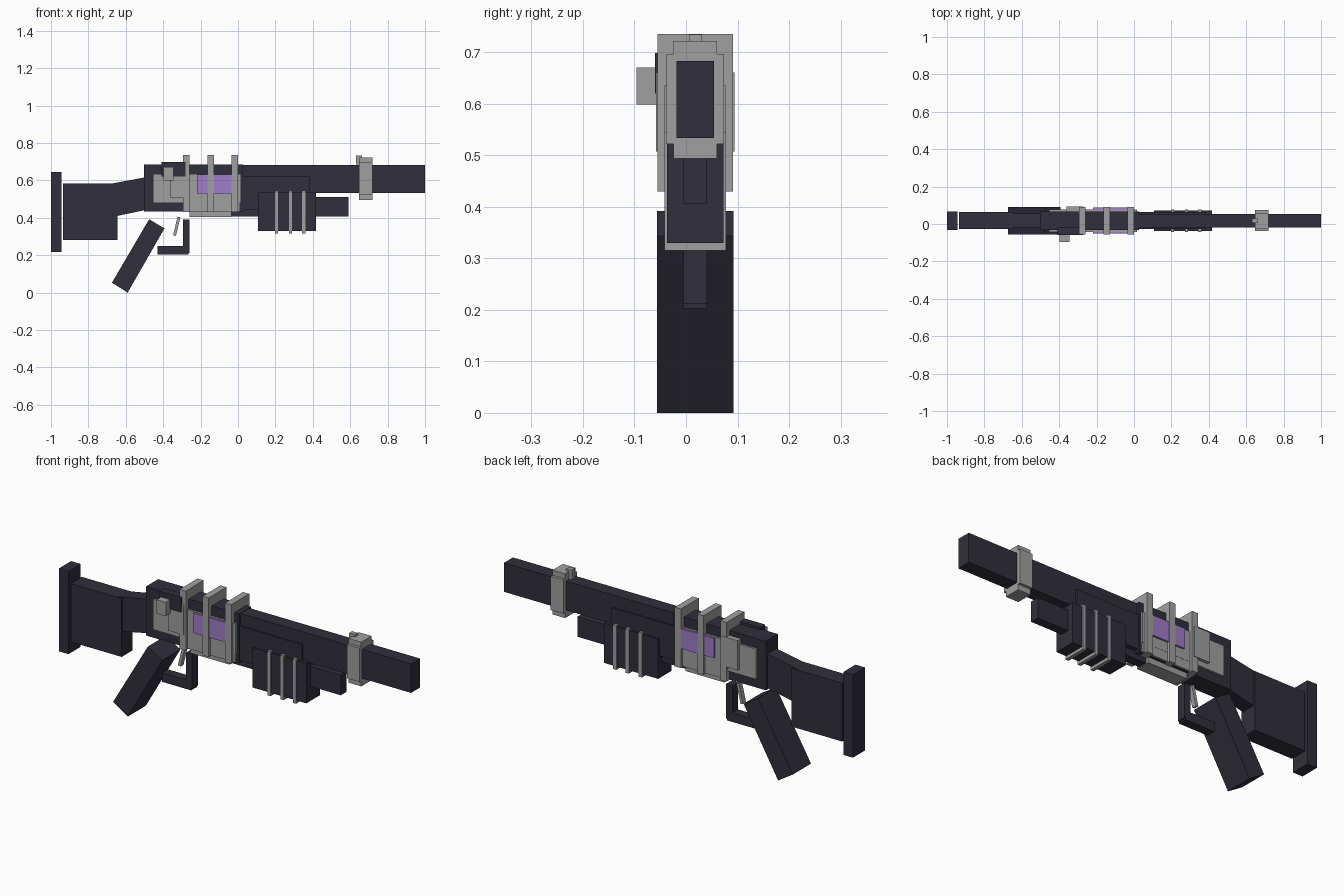
import bpy

cube = bpy.data.objects.get("Cube")
if cube:
    bpy.data.objects.remove(cube, do_unlink=True)


def material(name, rgb):
    m = bpy.data.materials.new(name)
    m.use_nodes = True
    m.diffuse_color = (*rgb, 1)
    m.node_tree.nodes["Principled BSDF"].inputs["Base Color"].default_value = (*rgb, 1)
    return m


DARK = material("dark_slate", (0.03, 0.028, 0.046))
GREY = material("metal_grey", (0.35, 0.35, 0.35))
PURPLE = material("energy_purple", (0.35, 0.2, 0.58))
MID = 0.018  # centre plane of the body


def prism(name, profile, y0, y1, mat):
    """Extrude an x-z outline (counter-clockwise seen from the front) along y."""
    n = len(profile)
    verts = [(x, y, z) for y in (y0, y1) for x, z in profile]
    faces = [tuple(range(n)), tuple(reversed(range(n, 2 * n)))]
    faces += [(i, i + n, (i + 1) % n + n, (i + 1) % n) for i in range(n)]
    mesh = bpy.data.meshes.new(name)
    mesh.from_pydata(verts, [], faces)
    mesh.materials.append(mat)
    ob = bpy.data.objects.new(name, mesh)
    bpy.context.collection.objects.link(ob)
    return ob


def box(name, x0, x1, z0, z1, y0, y1, mat):
    return prism(name, [(x0, z0), (x1, z0), (x1, z1), (x0, z1)], y0, y1, mat)


def mid_box(name, x0, x1, z0, z1, half, mat):
    return box(name, x0, x1, z0, z1, MID - half, MID + half, mat)


# Stock
mid_box("butt_plate", -1, -0.945, 0.218, 0.645, 0.05, DARK)
mid_box("stock", -0.935, -0.645, 0.282, 0.583, 0.045, DARK)
prism("stock_neck", [(-0.69, 0.4), (-0.645, 0.41), (-0.5, 0.44), (-0.49, 0.617), (-0.69, 0.58)],
      MID - 0.037, MID + 0.037, DARK)

# Receiver and its side plates
mid_box("receiver", -0.503, 0.028, 0.432, 0.685, 0.049, DARK)
mid_box("side_plate", -0.455, 0.015, 0.48, 0.635, 0.06, GREY)
mid_box("lower_side_plate", -0.27, 0.012, 0.434, 0.52, 0.059, GREY)
mid_box("raised_plate", -0.36, -0.27, 0.507, 0.66, 0.076, GREY)
mid_box("energy_cell", -0.22, -0.005, 0.53, 0.632, 0.07, PURPLE)
mid_box("loading_plate", -0.258, -0.035, 0.403, 0.436, 0.038, GREY)
for i, x in enumerate((-0.277, -0.146, -0.017)):
    mid_box(f"receiver_band_{i + 1}", x - 0.0175, x + 0.0175, 0.43, 0.735, 0.073, GREY)

# Bolt on the right side
box("bolt_block", -0.41, -0.282, 0.62, 0.698, -0.06, -0.02, DARK)
box("bolt_handle", -0.397, -0.345, 0.598, 0.67, -0.096, -0.05, GREY)

# Barrel and front sight clamp
mid_box("barrel", 0, 1, 0.533, 0.683, 0.036, DARK)
mid_box("clamp_sides", 0.648, 0.72, 0.522, 0.696, 0.056, GREY)
mid_box("clamp_core", 0.648, 0.72, 0.494, 0.722, 0.042, GREY)
mid_box("front_sight", 0.63, 0.663, 0.685, 0.734, 0.012, GREY)

# Magazine tube and pump
mid_box("magazine_tube", -0.035, 0.59, 0.406, 0.51, 0.023, DARK)
mid_box("barrel_shroud", 0.02, 0.383, 0.445, 0.62, 0.045, DARK)
mid_box("pump", 0.108, 0.416, 0.33, 0.535, 0.055, DARK)
for i, x in enumerate((0.206, 0.281, 0.352)):
    mid_box(f"pump_rib_{i + 1}", x - 0.009, x + 0.009, 0.315, 0.545, 0.06, GREY)

# Grip, trigger and guard
prism("grip", [(-0.59, 0), (-0.393, 0.343), (-0.475, 0.392), (-0.674, 0.053)],
      MID - 0.074, MID + 0.074, DARK)
prism("trigger", [(-0.332, 0.303), (-0.308, 0.402), (-0.323, 0.406), (-0.347, 0.307)],
      MID - 0.012, MID + 0.012, GREY)
mid_box("guard_front", -0.293, -0.258, 0.212, 0.39, 0.023, DARK)
mid_box("guard_bottom", -0.43, -0.264, 0.203, 0.25, 0.023, DARK)
